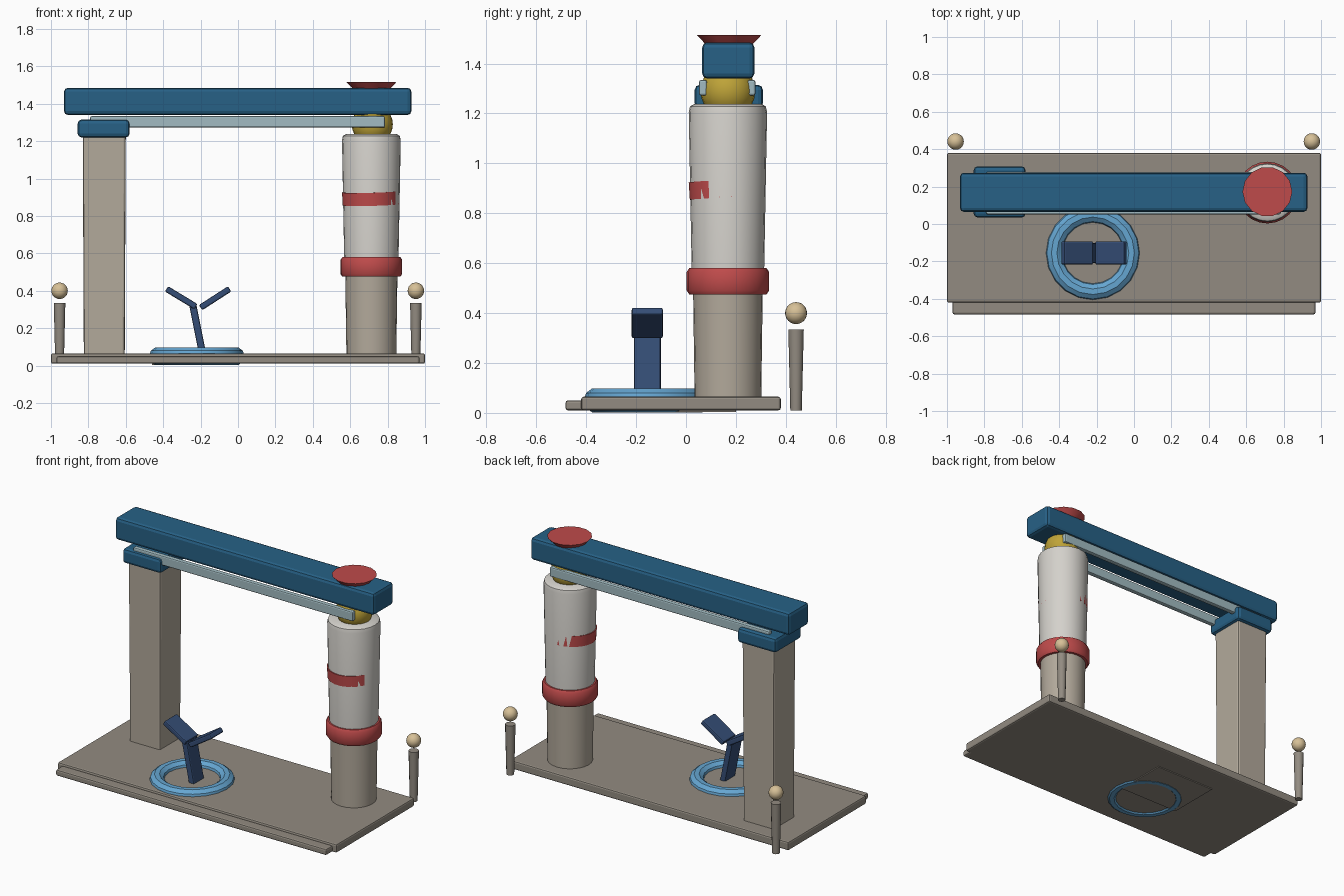
import bpy, bmesh, math
from mathutils import Vector

if "Cube" in bpy.data.objects:
    bpy.data.objects.remove(bpy.data.objects["Cube"])


def material(name, r, g, b):
    m = bpy.data.materials.new(name)
    m.diffuse_color = (r, g, b, 1)
    m.use_nodes = True
    m.node_tree.nodes["Principled BSDF"].inputs["Base Color"].default_value = m.diffuse_color
    return m


STONE = material("stone", 0.29, 0.26, 0.22)
POST = material("warm_stone", 0.45, 0.40, 0.33)
PALE = material("pale_stone", 0.66, 0.64, 0.60)
RED = material("red", 0.52, 0.07, 0.07)
BLUE = material("deep_blue", 0.02, 0.12, 0.24)
SKY = material("sky_blue", 0.13, 0.38, 0.64)
NAVY = material("navy", 0.035, 0.075, 0.18)
STEEL = material("pale_blue", 0.36, 0.50, 0.54)
GOLD = material("gold", 0.52, 0.37, 0.04)
CREAM = material("cream", 0.68, 0.53, 0.31)


def finish(name, bm, mat, smooth=True, bevel=0):
    bmesh.ops.recalc_face_normals(bm, faces=bm.faces)
    me = bpy.data.meshes.new(name)
    bm.to_mesh(me)
    bm.free()
    ob = bpy.data.objects.new(name, me)
    bpy.context.collection.objects.link(ob)
    me.materials.append(mat)
    if bevel:
        mod = ob.modifiers.new("bevel", 'BEVEL')
        mod.width, mod.segments = bevel, 2
    if smooth:
        bpy.ops.object.select_all(action='DESELECT')
        ob.select_set(True)
        bpy.context.view_layer.objects.active = ob
        bpy.ops.object.shade_smooth_by_angle(angle=math.radians(35))
    return ob


def box(name, lo, hi, mat, bevel=0.01, taper=1.0):
    lo, hi = Vector(lo), Vector(hi)
    bm = bmesh.new()
    bmesh.ops.create_cube(bm, size=1)
    for v in bm.verts:
        k = taper if v.co.z < 0 else 1
        v.co = Vector((v.co.x * k, v.co.y * k, v.co.z)) * (hi - lo)
    ob = finish(name, bm, mat, False, bevel)
    ob.location = (lo + hi) / 2
    return ob


def bar(name, a, b, y, width, thick, mat):
    # box stretched between two points of the xz plane
    a, b = Vector((a[0], y, a[1])), Vector((b[0], y, b[1]))
    h = (b - a).length / 2
    ob = box(name, (-thick / 2, -width / 2, -h), (thick / 2, width / 2, h), mat, 0.008)
    ob.location = (a + b) / 2
    ob.rotation_euler.y = math.atan2(b.x - a.x, b.z - a.z)
    return ob


def lathe(name, profile, loc, mat, n=24, closed=False):
    # profile of (radius, z) points turned round z
    bm = bmesh.new()
    rings = [[bm.verts.new((r * math.cos(2 * math.pi * i / n),
                            r * math.sin(2 * math.pi * i / n), z)) for i in range(n)]
             for r, z in profile]
    pairs = list(zip(rings, rings[1:]))
    if closed:
        pairs.append((rings[-1], rings[0]))
    else:
        bm.faces.new(rings[0])
        bm.faces.new(rings[-1])
    for p, q in pairs:
        for i in range(n):
            j = (i + 1) % n
            bm.faces.new((p[i], p[j], q[j], q[i]))
    ob = finish(name, bm, mat)
    ob.location = loc
    return ob


def ball(name, r, loc, mat):
    bm = bmesh.new()
    bmesh.ops.create_uvsphere(bm, u_segments=20, v_segments=12, radius=r)
    ob = finish(name, bm, mat)
    ob.location = loc


# Base slab, front step and the thin footing beneath
box("base_slab", (-1, -0.42, 0.01), (1, 0.38, 0.065), STONE)
box("front_step", (-0.97, -0.483, 0.01), (0.97, -0.40, 0.05), STONE)
box("footing_plate", (-0.46, -0.15, 0.004), (-0.03, 0.2, 0.03), STONE, 0)

# Square pillar with its cap
box("square_pillar", (-0.83, 0.06, 0.03), (-0.60, 0.285, 1.24), POST, 0.012, 0.95)
box("pillar_cap", (-0.857, 0.035, 1.22), (-0.58, 0.308, 1.315), BLUE, 0.02)

# Round column with two bands
CX, CY = 0.713, 0.168
lathe("column_lower", [(0.133, 0.02), (0.140, 0.53)], (CX, CY, 0), POST)
lathe("column_upper", [(0.144, 0.50), (0.157, 1.205), (0.152, 1.228), (0.135, 1.238)],
      (CX, CY, 0), PALE)
lathe("column_band", [(0.135, 0.475), (0.155, 0.475), (0.165, 0.49), (0.165, 0.565),
                      (0.155, 0.58), (0.135, 0.58)], (CX, CY, 0), RED, closed=True)
stripe = lathe("column_stripe", [(0.152, -0.035), (0.1535, 0.035)],
               (CX - 0.003, CY - 0.003, 0.895), RED, 20)
stripe.rotation_euler = (0.04, -0.03, 0.1)

# Ball bearing, beam, side rails and flared disc
ball("bearing_ball", 0.11, (CX + 0.005, CY, 1.29), GOLD)
box("beam", (-0.93, 0.065, 1.34), (0.927, 0.274, 1.485), BLUE, 0.02)
for side, y in (("front", 0.068), ("back", 0.262)):
    box(side + "_rail", (-0.79, y - 0.016, 1.272), (0.785, y + 0.016, 1.334), STEEL, 0.008)
lathe("flared_disc", [(0.09, 1.47), (0.133, 1.515)], (CX, CY + 0.005, 0), RED, 14)

# Floor ring and forked lever
ring = [(0.207 + 0.048 * math.cos(math.pi * i / 5), 0.05 + 0.05 * math.sin(math.pi * i / 5))
        for i in range(10)]
lathe("floor_ring", ring, (-0.22, -0.155, 0), SKY, 20, closed=True)
bar("lever_stem", (-0.185, 0.04), (-0.242, 0.325), -0.155, 0.108, 0.038, NAVY)
bar("lever_left_arm", (-0.225, 0.315), (-0.382, 0.41), -0.155, 0.125, 0.033, NAVY)
bar("lever_right_arm", (-0.200, 0.31), (-0.045, 0.41), -0.155, 0.125, 0.033, NAVY)

# Rear posts with floating knobs
for side, x in (("left", -0.954), ("right", 0.951)):
    lathe(side + "_post", [(0.023, 0.01), (0.031, 0.335)], (x, 0.441, 0), STONE, 12)
    ball(side + "_knob", 0.044, (x, 0.441, 0.4), CREAM)
